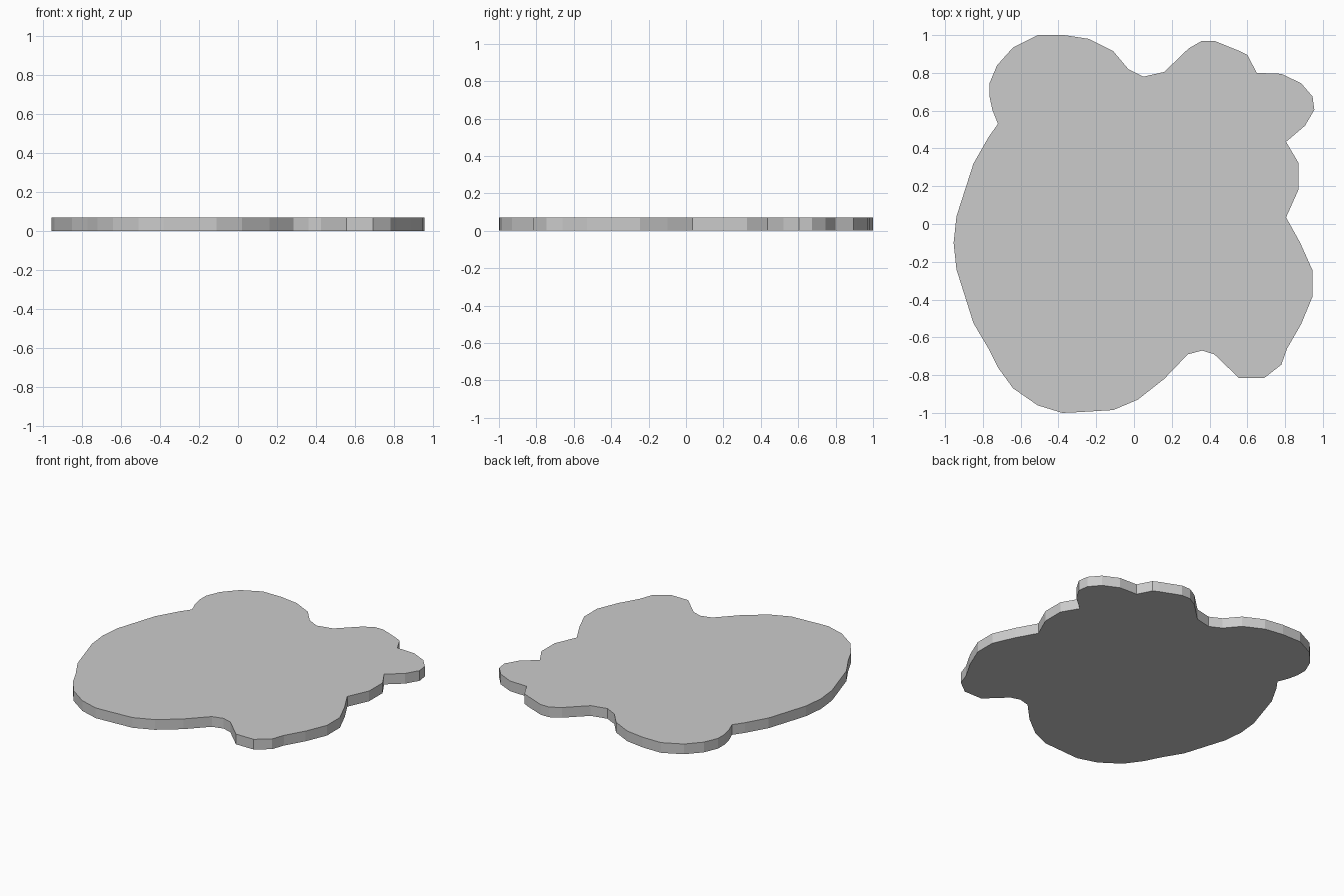
import bpy, bmesh

if "Cube" in bpy.data.objects:
    bpy.data.objects.remove(bpy.data.objects["Cube"])

HEIGHT = 0.07

# Outline seen from above, one run of points per lobe, going clockwise
back_left_lobe = [(-.72, .53), (-.75, .605), (-.765, .675), (-.765, .745), (-.725, .84),
                  (-.64, .935), (-.51, 1), (-.37, 1), (-.24, .98), (-.11, .915), (-.03, .82)]
back_lobe = [(.05, .78), (.16, .805), (.29, .93), (.36, .97), (.425, .97), (.56, .915), (.6, .895)]
back_right_lobe = [(.65, .8), (.78, .795), (.885, .745), (.945, .675), (.955, .605), (.905, .52)]
right_lobe = [(.805, .435), (.87, .325), (.87, .18)]
front_right_lobe = [(.805, .035), (.88, -.1), (.945, -.245), (.945, -.385), (.885, -.53),
                    (.81, -.66), (.78, -.745), (.69, -.815), (.555, -.815), (.425, -.69)]
front_lobe = [(.36, -.67), (.285, -.69), (.16, -.82), (.02, -.93), (-.11, -.985),
              (-.31, -.997), (-.38, -1), (-.51, -.96), (-.64, -.87), (-.72, -.76)]
left_side = [(-.77, -.66), (-.85, -.525), (-.94, -.24), (-.955, -.1), (-.94, .04),
             (-.85, .32), (-.77, .46)]
outline = (back_left_lobe + back_lobe + back_right_lobe + right_lobe
           + front_right_lobe + front_lobe + left_side)


def extruded_slab(name, points, height):
    bm = bmesh.new()
    base = bm.faces.new([bm.verts.new((x, y, 0)) for x, y in points])
    top = bmesh.ops.extrude_face_region(bm, geom=[base], use_keep_orig=True)["geom"]
    bmesh.ops.translate(bm, vec=(0, 0, height),
                        verts=[g for g in top if isinstance(g, bmesh.types.BMVert)])
    bmesh.ops.recalc_face_normals(bm, faces=bm.faces[:])
    mesh = bpy.data.meshes.new(name)
    bm.to_mesh(mesh)
    bm.free()
    obj = bpy.data.objects.new(name, mesh)
    bpy.context.collection.objects.link(obj)
    return obj


# Flat slab with an irregular, lobed edge
extruded_slab("ground_patch", outline, HEIGHT)
